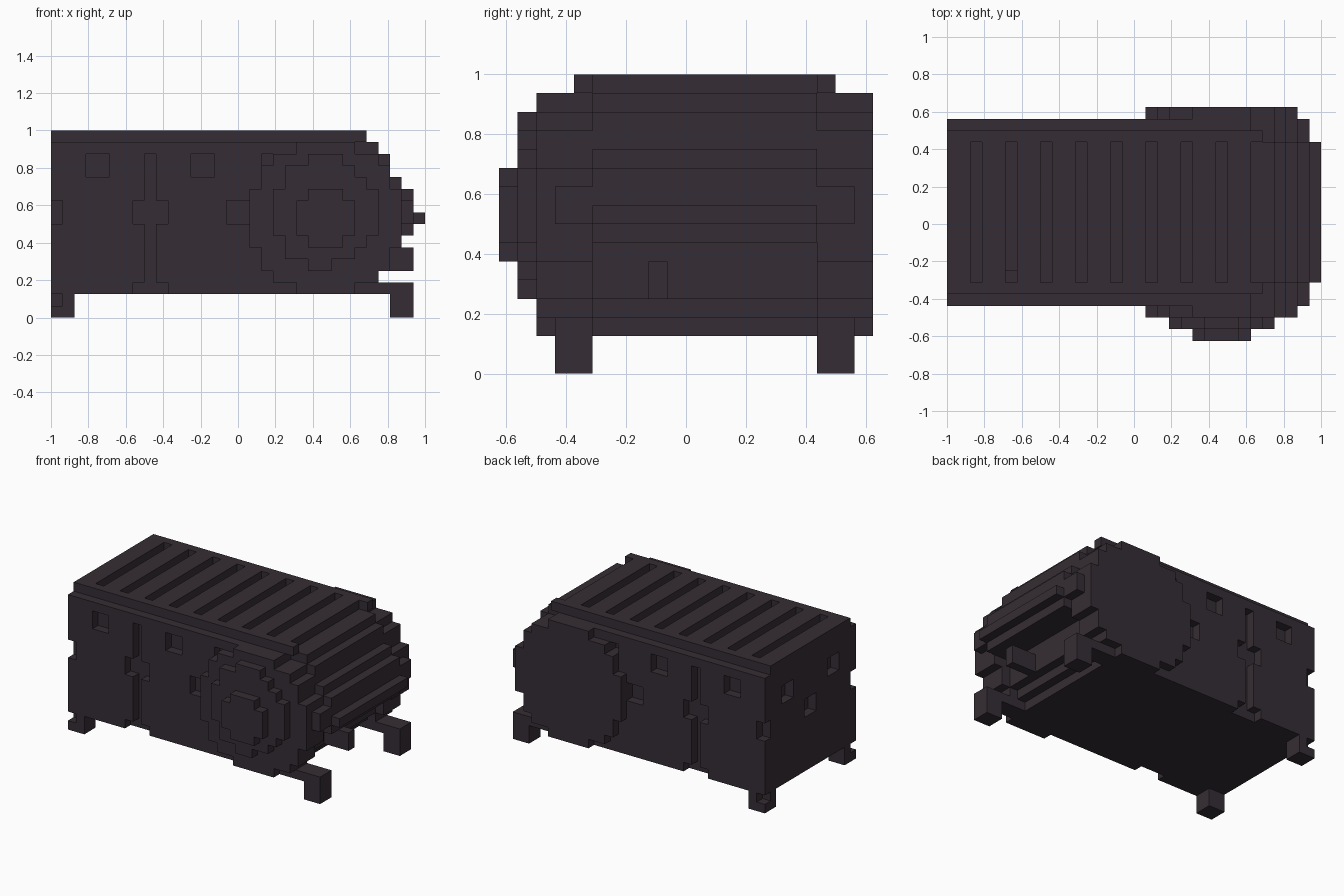
import bpy
import bmesh

cube = bpy.data.objects.get("Cube")
if cube:
    bpy.data.objects.remove(cube, do_unlink=True)

U = 1 / 16  # size of one block

mat = bpy.data.materials.new("dark_plum_grey")
mat.use_nodes = True
COL = (0.036, 0.027, 0.035, 1)
mat.diffuse_color = COL
bsdf = mat.node_tree.nodes["Principled BSDF"]
bsdf.inputs["Base Color"].default_value = COL
bsdf.inputs["Roughness"].default_value = 0.9


def cells(box):
    x0, x1, y0, y1, z0, z1 = box
    return {(x, y, z) for x in range(x0, x1) for y in range(y0, y1) for z in range(z0, z1)}


def block_part(name, add, cut=()):
    """Union of block boxes minus the cut boxes, as one closed skin."""
    solid = set().union(*map(cells, add))
    for c in cut:
        solid -= cells(c)
    bm = bmesh.new()
    verts = {}

    def vert(p):
        if p not in verts:
            verts[p] = bm.verts.new(((p[0] - 16) * U, (p[1] - 10) * U, p[2] * U))
        return verts[p]

    for c in sorted(solid):
        for a in range(3):
            b, d = (a + 1) % 3, (a + 2) % 3
            for s in (0, 1):
                n = list(c)
                n[a] += 2 * s - 1
                if tuple(n) in solid:
                    continue
                quad = []
                for i, j in ((0, 0), (1, 0), (1, 1), (0, 1)):
                    p = list(c)
                    p[a] += s
                    p[b] += i
                    p[d] += j
                    quad.append(vert(tuple(p)))
                bm.faces.new(quad if s else quad[::-1])
    me = bpy.data.meshes.new(name)
    bm.to_mesh(me)
    bm.free()
    me.materials.append(mat)
    ob = bpy.data.objects.new(name, me)
    bpy.context.collection.objects.link(ob)
    return ob


def both_sides(box):
    """A box and its mirror across the length of the body."""
    x0, x1, y0, y1, z0, z1 = box
    return [box, (x0, x1, 22 - y1, 22 - y0, z0, z1)]


# Body with windows, seam groove and hinge notches on both long sides
cuts = []
for x0, x1, z0, z1 in [(3, 5, 12, 14), (12, 14, 12, 14),          # windows
                       (8, 9, 2, 14),                              # seam
                       (0, 1, 8, 10), (7, 8, 8, 10), (9, 10, 8, 10), (15, 17, 8, 10),
                       (7, 8, 2, 3), (9, 10, 2, 3), (18, 19, 13, 14)]:
    cuts += both_sides((x0, x1, 3, 4, z0, z1))
# Openings in the flat end, and a deeper pit under one roof slot
cuts += [(0, 1, 6, 8, 11, 13), (0, 1, 14, 16, 11, 13), (0, 1, 10, 12, 8, 10),
         (5, 6, 5, 6, 14, 15)]
block_part("body", [(0, 26, 3, 19, 2, 15)], cuts)

# Lid with cross slots, the last one open at the end
block_part("lid", [(0, 27, 4, 18, 15, 16)],
           [(x, x + 1, 5, 17, 15, 16) for x in range(2, 27, 3)])

# Round side housings: (z0, z1, x0, x1) rows of each disc
BIG = [(2, 3, 21, 26), (3, 4, 19, 28), (4, 6, 18, 29), (6, 11, 17, 30),
       (11, 13, 18, 29), (13, 14, 19, 28), (14, 15, 21, 26)]
MID = [(4, 5, 22, 24), (5, 6, 20, 26), (6, 7, 20, 27), (7, 11, 19, 28),
       (11, 12, 20, 27), (12, 13, 20, 26), (13, 14, 22, 25)]
HUB = [(6, 7, 22, 25), (7, 10, 21, 26), (10, 11, 22, 25)]


def disc(rows, y0, y1):
    return [(x0, x1, y0, y1, z0, z1) for z0, z1, x0, x1 in rows]


def housing(y0, y1):
    # outer plate plus the solid end cap beyond the body
    inner = (3, 5) if y0 == 2 else (17, 19)
    caps = [(26, x1, *inner, z0, z1) for z0, z1, x0, x1 in BIG if x1 > 26]
    return disc(BIG, y0, y1) + caps + [(26, 31, *inner, 8, 10)]


block_part("front_housing", housing(2, 3))
block_part("back_housing", housing(19, 20))
block_part("front_ring", disc(MID, 1, 2))
block_part("front_hub", disc(HUB, 0, 1))

# Stepped grille between the housings: (z0, z1, reach in x)
GRILLE = [(3, 4, 27), (4, 7, 28), (7, 8, 31), (8, 9, 32), (9, 11, 31),
          (11, 12, 30), (12, 14, 29), (14, 15, 28)]
block_part("grille", [(26, x1, 5, 17, z0, z1) for z0, z1, x1 in GRILLE])
block_part("grille_tab", [(28, 31, 8, 9, 4, 6)])

# Feet: short corner feet at one end, feet on arms at the other
for side, y in (("front", 3), ("back", 17)):
    edge = 3 if side == "front" else 18
    block_part(side + "_short_foot", [(0, 2, y, y + 2, 0, 2)],
               [(0, 1, edge, edge + 1, 1, 2)])
    block_part(side + "_arm_foot", [(26, 31, y, y + 2, 2, 3), (29, 31, y, y + 2, 0, 3)])
